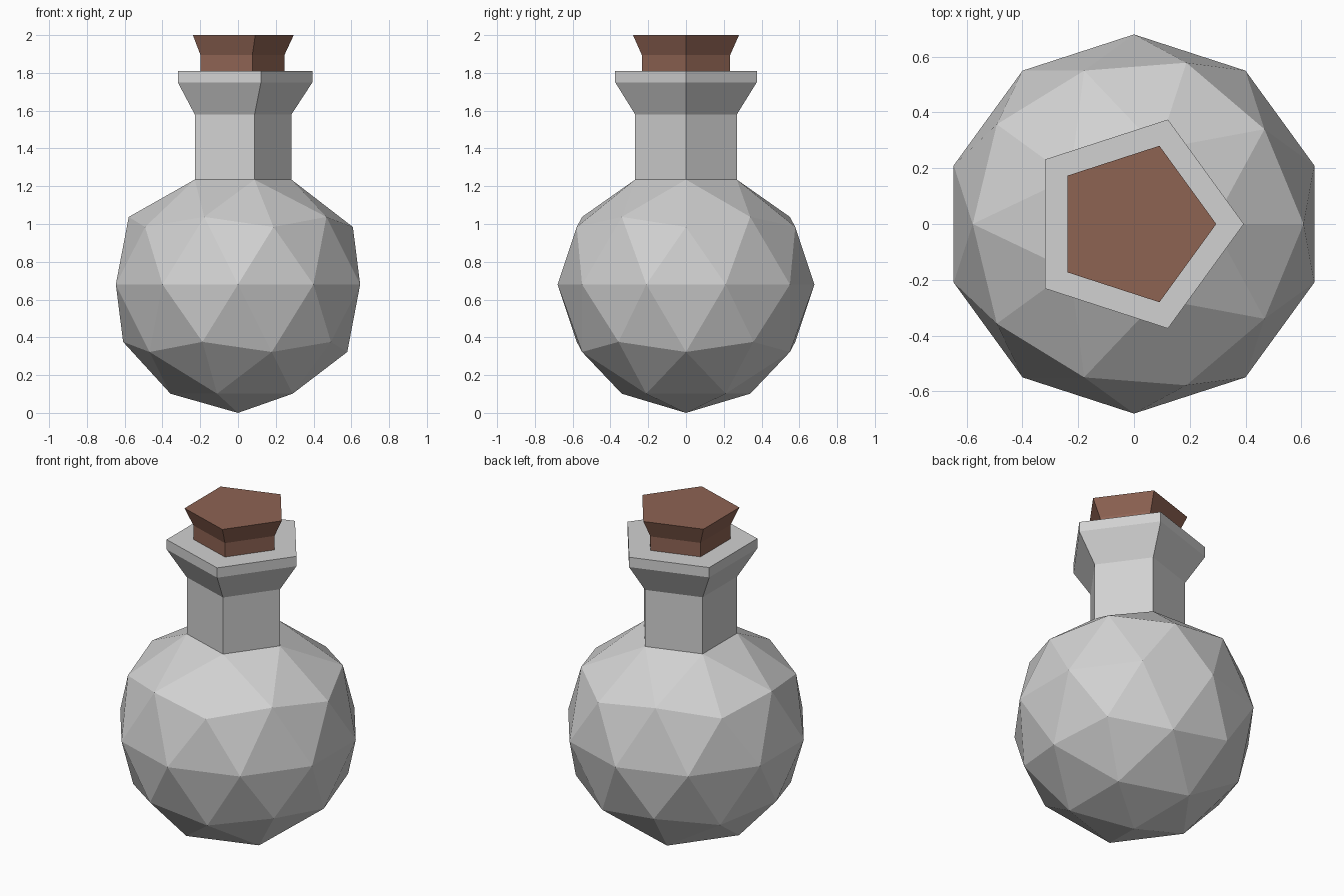
import bpy, bmesh
from math import cos, sin, tau

default = bpy.data.objects.get("Cube")
if default:
    bpy.data.objects.remove(default, do_unlink=True)

RADIUS = 0.68   # bulb radius, also its centre height
SIDES = 5       # neck and stopper are pentagonal


def make_material(name, colour):
    mat = bpy.data.materials.new(name)
    mat.use_nodes = True
    mat.diffuse_color = (*colour, 1)
    mat.node_tree.nodes["Principled BSDF"].inputs["Base Color"].default_value = (*colour, 1)
    return mat


def set_ring(verts, radius, height):
    """Place verts on a circle, keeping their directions."""
    for v in verts:
        flat = v.co.xy.normalized() * radius
        v.co = (flat.x, flat.y, height)


def extrude_profile(bm, edges, profile):
    """Extrude an edge loop through (radius, height) steps and cap it."""
    for radius, height in profile:
        geom = bmesh.ops.extrude_edge_only(bm, edges=edges)["geom"]
        edges = [g for g in geom if isinstance(g, bmesh.types.BMEdge)]
        set_ring({v for e in edges for v in e.verts}, radius, height)
    bmesh.ops.contextual_create(bm, geom=edges)


def finish(bm, name, mat):
    bmesh.ops.recalc_face_normals(bm, faces=bm.faces[:])
    mesh = bpy.data.meshes.new(name)
    bm.to_mesh(mesh)
    bm.free()
    mesh.materials.append(mat)
    obj = bpy.data.objects.new(name, mesh)
    bpy.context.collection.objects.link(obj)
    return obj


glass = make_material("grey_glass", (0.64, 0.64, 0.64))
cork = make_material("brown_cork", (0.27, 0.125, 0.086))

# Flask: faceted bulb opened at the top, its rim drawn up into neck and lip
bm = bmesh.new()
bmesh.ops.create_icosphere(bm, subdivisions=2, radius=RADIUS)
bmesh.ops.translate(bm, verts=bm.verts[:], vec=(0, 0, RADIUS))
top = max(bm.verts, key=lambda v: v.co.z)
bmesh.ops.delete(bm, geom=[top], context='VERTS')
rim = [e for e in bm.edges if e.is_boundary]
set_ring({v for e in rim for v in e.verts}, 0.283, 1.235)
extrude_profile(bm, rim, [(0.283, 1.58), (0.394, 1.75), (0.394, 1.81)])
finish(bm, "flask", glass)

# Stopper: straight plug with a flared head
bm = bmesh.new()
ring = [bm.verts.new((cos(tau * i / SIDES), sin(tau * i / SIDES), 0)) for i in range(SIDES)]
set_ring(ring, 0.246, 1.78)
base = bm.faces.new(ring)
extrude_profile(bm, list(base.edges), [(0.246, 1.895), (0.295, 2.0)])
finish(bm, "stopper", cork)
